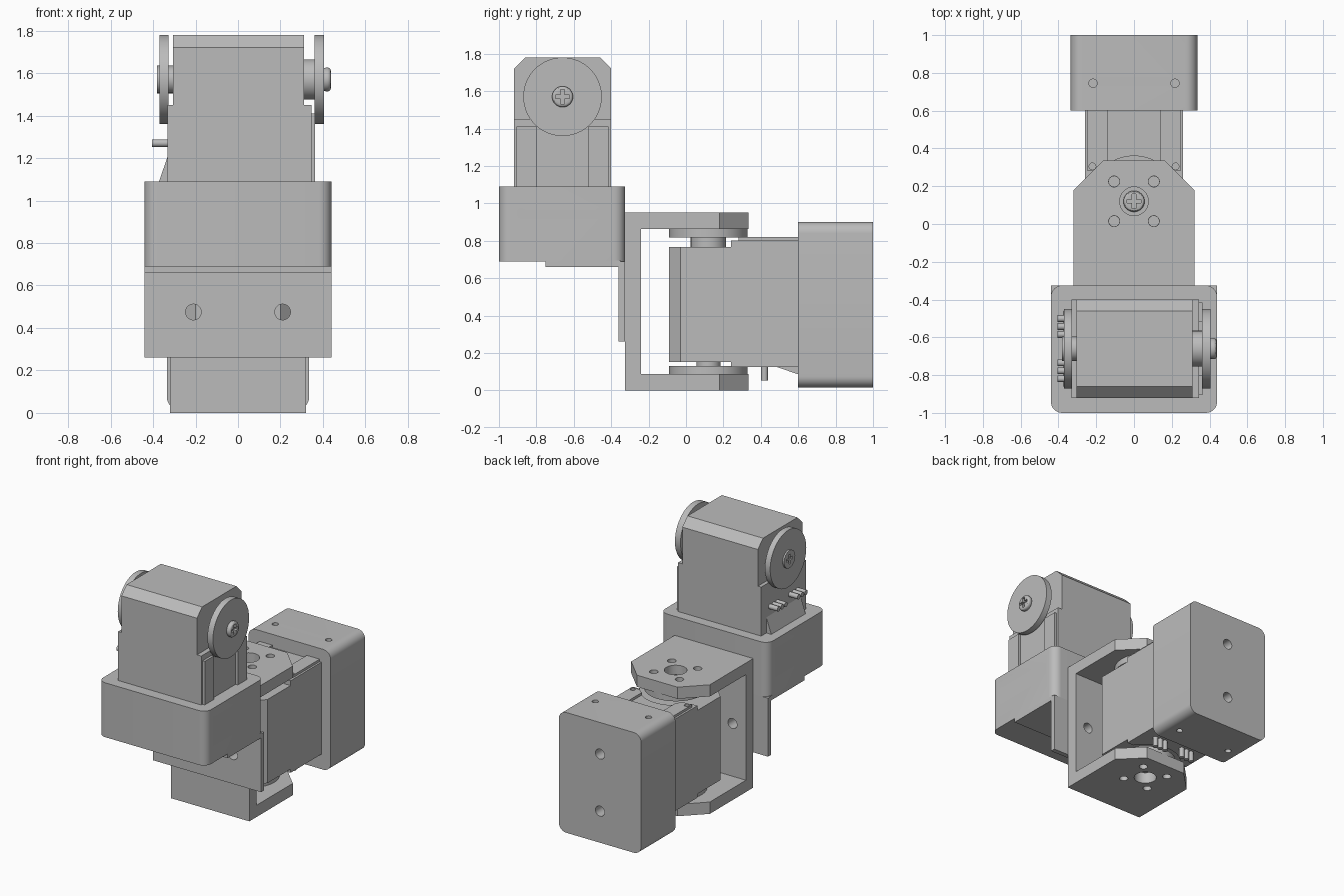
import bpy, bmesh, math
from mathutils import Matrix, Vector

old = bpy.data.objects.get("Cube")
if old:
    bpy.data.objects.remove(old, do_unlink=True)

grey = bpy.data.materials.new("plain grey")
grey.use_nodes = True
grey.diffuse_color = (0.5, 0.5, 0.5, 1)
grey.node_tree.nodes["Principled BSDF"].inputs["Base Color"].default_value = (0.5, 0.5, 0.5, 1)


def axes(u, v, e, origin=(0, 0, 0)):
    """Frame whose profile lies in u, v and extrudes along e."""
    m = Matrix((u, v, e)).transposed().to_4x4()
    m.translation = Vector(origin)
    return m


X, Y, Z = Vector((1, 0, 0)), Vector((0, 1, 0)), Vector((0, 0, 1))
FLAT = axes(X, Y, Z)
SIDE = axes(Y, Z, X)
BACK = axes(X, Z, -Y)


def rect(u0, u1, v0, v1):
    return [(u0, v0), (u1, v0), (u1, v1), (u0, v1)]


def circle(u, v, r, n=32):
    return [(u + r * math.cos(2 * math.pi * i / n), v + r * math.sin(2 * math.pi * i / n)) for i in range(n)]


def round_rect(u0, u1, v0, v1, r, n=8):
    pts = []
    for k, (u, v) in enumerate(rect(u0 + r, u1 - r, v0 + r, v1 - r)):
        for i in range(n + 1):
            t = math.pi * (1 + k / 2 + i / n / 2)
            pts.append((u + r * math.cos(t), v + r * math.sin(t)))
    return pts


def prism(name, pts, lo, hi, frame):
    bm = bmesh.new()
    face = bm.faces.new([bm.verts.new((u, v, lo)) for u, v in pts])
    top = bmesh.ops.extrude_face_region(bm, geom=[face])["geom"]
    bmesh.ops.translate(bm, vec=(0, 0, hi - lo), verts=[g for g in top if isinstance(g, bmesh.types.BMVert)])
    bm.transform(frame)
    bmesh.ops.recalc_face_normals(bm, faces=bm.faces)
    mesh = bpy.data.meshes.new(name)
    bm.to_mesh(mesh)
    bm.free()
    mesh.materials.append(grey)
    obj = bpy.data.objects.new(name, mesh)
    bpy.context.collection.objects.link(obj)
    return obj


def activate(obj):
    bpy.ops.object.select_all(action='DESELECT')
    obj.select_set(True)
    bpy.context.view_layer.objects.active = obj


def cut(obj, cutters):
    """Subtract prisms given as (profile, low, high, frame)."""
    activate(obj)
    for spec in cutters:
        tool = prism("cutter", *spec)
        mod = obj.modifiers.new("cut", 'BOOLEAN')
        mod.operation, mod.solver, mod.object = 'DIFFERENCE', 'EXACT', tool
        bpy.ops.object.modifier_apply(modifier=mod.name)
        bpy.data.objects.remove(tool, do_unlink=True)


def smooth(obj):
    activate(obj)
    bpy.ops.object.shade_smooth_by_angle(angle=math.radians(30))


def cross(r, w, lo, hi, f):
    return [(rect(-r, r, 0.48 - w, 0.48 + w), lo, hi, f), (rect(-w, w, 0.48 - r, 0.48 + r), lo, hi, f)]


CORNERS = [(s * 0.105, 0.48 + t * 0.105) for s in (-1, 1) for t in (-1, 1)]


def servo(tag, f):
    """Motor: u is its width, v runs to its tip, e is the output shaft."""
    body = [(-0.26, -0.05), (0.26, -0.05), (0.26, 0.63), (0.2, 0.69), (-0.2, 0.69), (-0.26, 0.63)]
    prism(tag + "_motor_body", body, -0.305, 0.31, f)
    arc = circle(0, 0.48, 0.24, 64)
    tab_holes = [circle(s * 0.22, 0.295, 0.018, 16) for s in (-1, 1)]

    # Side covers, scooped around the discs
    for end, lo, hi in (("shaft", 0.305, 0.345), ("pin", -0.332, -0.3)):
        cover = prism(f"{tag}_{end}_cover", rect(-0.26, 0.26, -0.04, 0.36), lo, hi, f)
        cut(cover, [(arc, -0.5, 0.5, f)])
        if end == "pin":
            cut(cover, [(h, lo - 0.1, hi + 0.1, f) for h in tab_holes])
        smooth(cover)
    for s, side in ((-1, "a"), (1, "b")):
        lo, hi = sorted((s * 0.14, s * 0.245))
        rib = prism(f"{tag}_cover_rib_{side}", rect(lo, hi, -0.04, 0.32), 0.34, 0.363, f)
        cut(rib, [(arc, 0.2, 0.5, f)] + [(h, 0.2, 0.5, f) for h in tab_holes])
        smooth(rib)

    # Sloped foot below the pins
    wedge_frame = f @ axes(Y, Z, X)
    prism(tag + "_cover_wedge", [(-0.02, -0.31), (-0.02, -0.372), (0, -0.372), (0.115, -0.332), (0.115, -0.31)],
          -0.2, 0.2, wedge_frame)

    # Connector pins
    for s in (-1, 1):
        for k in range(3):
            pin = prism(tag + "_pin", circle(s * (0.075 + 0.042 * k), 0.18, 0.018, 16), -0.405, -0.3, f)
            smooth(pin)

    # Discs, hubs and centre screw
    for end, lo, hi in (("drive", 0.36, 0.405), ("idle", -0.37, -0.328)):
        disc = prism(f"{tag}_{end}_disc", circle(0, 0.48, 0.21, 64), lo, hi, f)
        cut(disc, [(circle(u, v, 0.028, 24), lo - 0.01, hi + 0.01, f) for u, v in CORNERS])
        smooth(disc)
    smooth(prism(tag + "_drive_hub", circle(0, 0.48, 0.095), 0.3, 0.362, f))
    hub = prism(tag + "_idle_hub", circle(0, 0.48, 0.065), -0.382, -0.3, f)
    cut(hub, cross(0.035, 0.01, -0.5, -0.36, f))
    smooth(hub)
    screw = prism(tag + "_centre_screw", circle(0, 0.48, 0.056), 0.4, 0.437, f)
    bevel = screw.modifiers.new("rim", 'BEVEL')
    bevel.width, bevel.segments, bevel.limit_method = 0.014, 3, 'ANGLE'
    activate(screw)
    bpy.ops.object.modifier_apply(modifier=bevel.name)
    cut(screw, cross(0.038, 0.01, 0.415, 0.5, f))
    smooth(screw)


servo("upper", axes(Y, Z, X, (0, -0.66, 1.09)))
servo("lower", axes(-X, -Y, Z, (0, 0.6, 0.4575)))

# Upper holder with a step beneath and side screw holes
holder = prism("upper_holder", round_rect(-0.44, 0.44, -1, -0.325, 0.06), 0.69, 1.09, FLAT)
cut(holder, [(circle(y, 0.95, 0.022, 24), lo, hi, SIDE)
             for y in (-0.88, -0.445) for lo, hi in ((-0.5, -0.38), (0.38, 0.5))])
smooth(holder)
prism("upper_holder_step", rect(-0.44, 0.44, -0.75, -0.35), 0.66, 0.695, FLAT)

# Hanging mounting plate
plate_holes = [(circle(s * 0.21, 0.475, 0.037), 0.1, 0.5, BACK) for s in (-1, 1)]
plate = prism("mounting_plate", rect(-0.44, 0.44, -0.36, -0.325), 0.26, 0.69, FLAT)
cut(plate, plate_holes)
smooth(plate)

# U-shaped bracket with clipped arm ends
outline = [(-0.325, 0), (0.335, 0), (0.335, 0.087), (-0.24, 0.087),
           (-0.24, 0.864), (0.335, 0.864), (0.335, 0.95), (-0.325, 0.95)]
bracket = prism("u_bracket", outline, -0.32, 0.32, SIDE)
clips = [([(s * 0.14, 0.36), (s * 0.36, 0.14), (s * 0.36, 0.36)], -0.1, 1.1, FLAT) for s in (-1, 1)]
bolts = [(circle(u, 0.6 - v, 0.029, 24), -0.1, 1.1, FLAT) for u, v in CORNERS]
cut(bracket, clips + bolts + plate_holes + [(circle(0, 0.12, 0.076), -0.1, 1.1, FLAT)])
smooth(bracket)

# Rear holder with top, bottom and back screw holes
rear = prism("rear_holder", round_rect(-0.335, 0.335, 0.015, 0.9, 0.06), -1, -0.6, BACK)
cut(rear, [(circle(s * 0.217, 0.745, 0.022, 24), lo, hi, FLAT)
           for s in (-1, 1) for lo, hi in ((-0.1, 0.08), (0.84, 1))])
cut(rear, [(circle(0, 0.4575 + s * 0.21, 0.037), -1.1, -0.9, BACK) for s in (-1, 1)])
smooth(rear)
